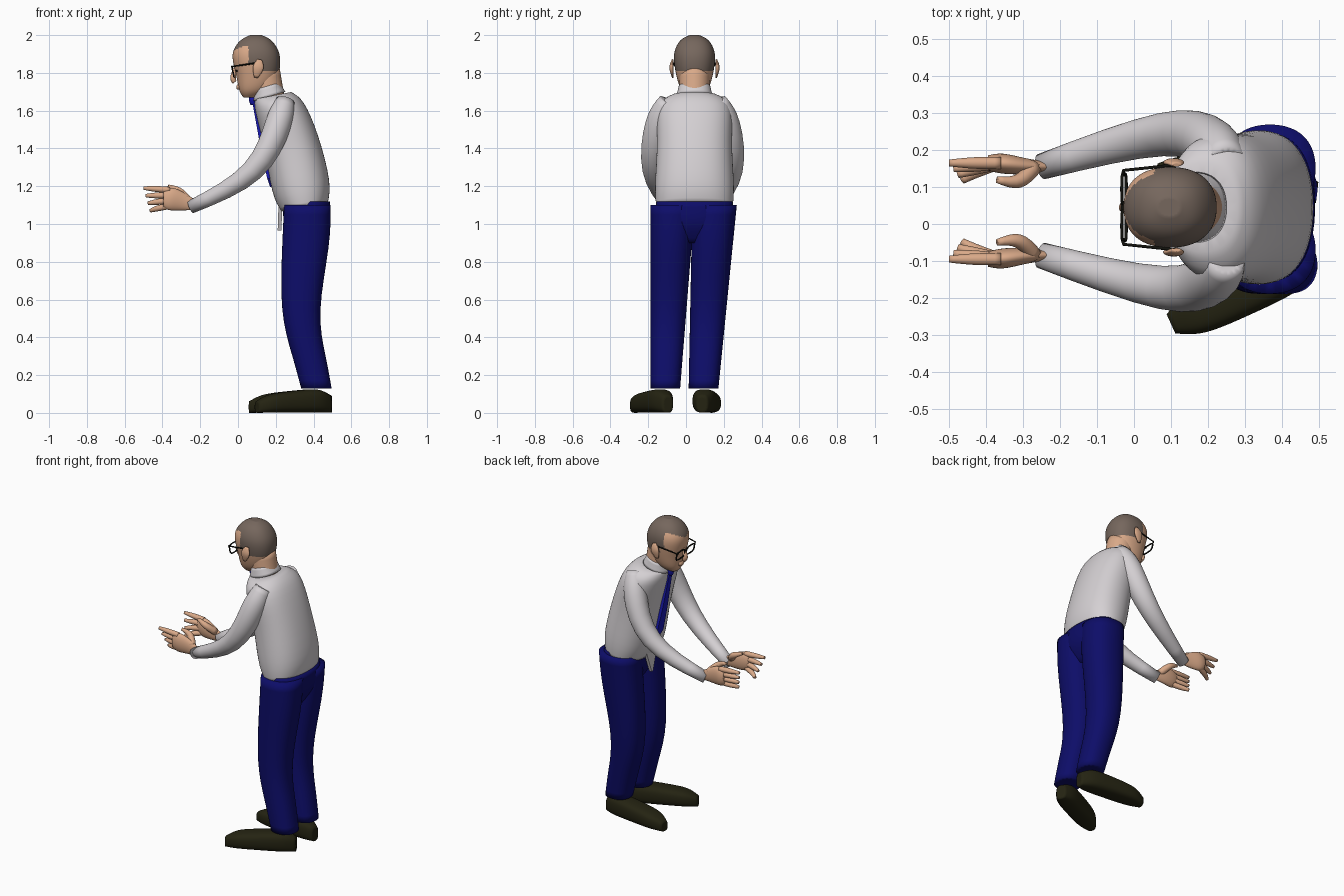
import bpy, bmesh, math
from mathutils import Vector

if "Cube" in bpy.data.objects:
    bpy.data.objects.remove(bpy.data.objects["Cube"], do_unlink=True)

BODY_MID = .045   # centre line of the body in y
ARM_MID = .035    # centre line between the arms in y
PLUMP = 1.03      # makes up for the shrinkage of smoothing
UP = Vector((0, 0, 1))
SIDES = (("left", -1), ("right", 1))


def material(name, red, green, blue):
    mat = bpy.data.materials.new(name)
    mat.use_nodes = True
    mat.diffuse_color = (red, green, blue, 1)
    mat.node_tree.nodes["Principled BSDF"].inputs["Base Color"].default_value = mat.diffuse_color
    return mat


SHIRT = material("white shirt", .66, .63, .65)
NAVY = material("navy cloth", .004, .004, .14)
LEATHER = material("dark brown leather", .018, .017, .006)
SKIN = material("skin", .7, .4, .25)
HAIR = material("brown grey hair", .18, .135, .11)
BLUE = material("blue tie", .01, .01, .45)
BLACK = material("black frame", .006, .006, .004)


def oval(power=1.0, count=16):
    """Unit superellipse: powers under one give a boxier outline."""
    angles = [math.tau * i / count for i in range(count)]
    bulge = lambda value: math.copysign(abs(value) ** power, value)
    return [(bulge(math.cos(a)), bulge(math.sin(a))) for a in angles]


def add_object(name, mesh, mat):
    mesh.materials.append(mat)
    obj = bpy.data.objects.new(name, mesh)
    bpy.context.collection.objects.link(obj)
    return obj


def loft(name, rings, mat, levels=2):
    """Skin closed rings, cap both ends with a creased rim, and smooth."""
    bm = bmesh.new()
    loops = [[bm.verts.new(point) for point in ring] for ring in rings]
    count = len(loops[0])
    for low, high in zip(loops, loops[1:]):
        for i in range(count):
            j = (i + 1) % count
            bm.faces.new((low[i], low[j], high[j], high[i]))
    crease = bm.edges.layers.float.new("crease_edge")
    for cap in (loops[0], loops[-1]):
        for edge in bm.faces.new(cap).edges:
            edge[crease] = 1
    bmesh.ops.recalc_face_normals(bm, faces=bm.faces)
    for face in bm.faces:
        face.smooth = levels > 0
    mesh = bpy.data.meshes.new(name)
    bm.to_mesh(mesh)
    bm.free()
    obj = add_object(name, mesh, mat)
    if levels:
        smooth = obj.modifiers.new("smooth", "SUBSURF")
        smooth.levels = smooth.render_levels = levels
    return obj


def stack(name, rows, mat, slope=0, mid=BODY_MID, lean=0, levels=2):
    """Upright form from rows of (height, front x, back x, half width)."""
    rings = []
    for z, front, back, half in rows:
        centre, depth = (front + back) / 2, (back - front) / 2
        rings.append([(centre + c * depth * PLUMP, mid + lean * z + s * half * PLUMP, z + slope * c * depth)
                      for c, s in oval(.88)])
    return loft(name, rings, mat, levels)


def tube(name, path, mat, flat=1.0):
    """Tapered limb through points of (x, y, z, radius)."""
    spots = [Vector(p[:3]) for p in path]
    rings = []
    for i, spot in enumerate(spots):
        along = (spots[min(i + 1, len(spots) - 1)] - spots[max(i - 1, 0)]).normalized()
        tall = along.cross(Vector((0, 1, 0))).normalized()
        wide = along.cross(tall) * flat
        radius = path[i][3] * PLUMP
        rings.append([spot + (tall * c + wide * s) * radius for c, s in oval()])
    return loft(name, rings, mat)


def panel(name, rows, mat):
    """Flat cloth strip from rows of (x, height, half width)."""
    thick = Vector((.02, 0, 0))
    rings = []
    for x, z, half in rows:
        left, right = Vector((x, BODY_MID - half, z)), Vector((x, BODY_MID + half, z))
        rings.append([left, right, right + thick, left + thick])
    loft(name, rings, mat, levels=0)


def wire(name, points, closed=False):
    """Thin bent wire, turned into a mesh."""
    curve = bpy.data.curves.new(name, "CURVE")
    curve.dimensions = "3D"
    curve.bevel_depth, curve.bevel_resolution = .0045, 1
    spline = curve.splines.new("POLY")
    spline.points.add(len(points) - 1)
    for target, point in zip(spline.points, points):
        target.co = (*point, 1)
    spline.use_cyclic_u = closed
    helper = bpy.data.objects.new(name, curve)
    mesh = bpy.data.meshes.new_from_object(helper)
    bpy.data.objects.remove(helper)
    add_object(name, mesh, BLACK)


# Trousers: two legs that widen upward, and a seat
LEG = [(.13, .335, .495), (.3, .29, .465), (.52, .222, .415), (.9, .235, .49), (1.1, .245, .49)]
for (who, side), mid, lean in zip(SIDES, (-.115, .085), (.04, .06)):
    stack(who + "_trouser_leg", [(z, front, back, .073 + .04 * z) for z, front, back in LEG],
          NAVY, mid=mid, lean=lean)
stack("trouser_seat", [(.9, .3, .43, .1), (1, .235, .495, .2), (1.12, .24, .485, .2)], NAVY)

# Shoes: rounded sections swept from heel to toe, lower toward the toe
for (who, side), heel, toe in zip(SIDES, ((.485, -.095), (.495, .085)), ((.1, -.27), (.06, .135))):
    start, end = Vector((*heel, 0)), Vector((*toe, 0))
    across = (end - start).normalized().cross(UP)
    rings = []
    for i in range(9):
        t = i / 8
        taper = math.sqrt(1 - (.95 * (2 * t - 1)) ** 4)
        half, height = .067 * taper, (.14 - .045 * t) * math.sqrt(taper)
        rings.append([start.lerp(end, t) + across * c * half + UP * height * (1 + s) / 2
                      for c, s in oval(.7)])
    loft(who + "_shoe", rings, LEATHER)

# Shirt body, collar and loose tail
stack("shirt_body", [(1.09, .23, .475, .2), (1.18, .18, .495, .212), (1.45, .14, .425, .19),
                     (1.64, .085, .345, .21), (1.68, .09, .28, .12)], SHIRT, slope=.2)
stack("collar", [(1.675, .08, .25, .095), (1.73, .09, .22, .083)], SHIRT, slope=.3)
panel("shirt_tail", [(.215, 1.12, .06), (.21, .965, .006)], SHIRT)

# Tie: knot and blade following the chest
panel("tie_blade", [(.075, 1.65, .015), (.12, 1.4, .026), (.155, 1.24, .034), (.17, 1.195, .004)], BLUE)
tube("tie_knot", [(.085, BODY_MID, 1.68, .02), (.08, BODY_MID, 1.66, .027), (.08, BODY_MID, 1.63, .014)], BLUE)

# Arms: each one mirrored about the line between them
ARM = [(.25, .13, 1.65, .05), (.225, .18, 1.56, .078), (.12, .235, 1.26, .06), (-.25, .12, 1.09, .035)]
for who, side in SIDES:
    tube(who + "_sleeve", [(x, ARM_MID + side * out, z, r) for x, out, z, r in ARM], SHIRT)
    wrist = ARM_MID + side * .12
    hand = wrist + side * .01
    tube(who + "_palm", [(-.23, wrist, 1.1, .027), (-.3, wrist, 1.12, .05),
                         (-.36, hand, 1.135, .065), (-.395, hand, 1.135, .045)], SKIN, flat=.45)
    # Four fingers fan out, curling further inward toward the smallest
    for i in range(4):
        root, tip = 1.18 - .028 * i, 1.19 - .04 * i
        curl = hand - side * .016 * i
        tube(f"{who}_finger_{i + 1}", [(-.36, hand, root, .016), (-.43, (hand + curl) / 2, (root + tip) / 2, .017),
                                       (-.5 + .012 * i, curl, tip, .009)], SKIN)
    tube(who + "_thumb", [(-.27, wrist, 1.13, .022), (-.31, wrist - side * .05, 1.18, .021),
                          (-.37, wrist - side * .035, 1.2, .009)], SKIN)

# Neck and head, with hair coloured above the hairline
tube("neck", [(.17, BODY_MID, 1.64, .08), (.14, BODY_MID, 1.82, .08)], SKIN)
head = stack("head", [(1.67, .03, .09, .03), (1.7, .005, .16, .072), (1.78, -.005, .215, .095),
                      (1.86, -.028, .226, .11), (1.92, -.03, .217, .108),
                      (1.98, .015, .175, .075), (2, .065, .125, .025)], SKIN, levels=3)
smooth_head = bpy.data.meshes.new_from_object(head.evaluated_get(bpy.context.evaluated_depsgraph_get()))
head.modifiers.clear()
head.data = smooth_head
smooth_head.materials.append(HAIR)
for face in smooth_head.polygons:
    x, y, z = face.center
    forehead = 1.9 + abs(y - BODY_MID) / 2
    hairline = forehead if x < .055 else 1.845 if x < .085 else 1.805
    face.material_index = int(z > hairline)

# Nose and lips
tube("nose", [(-.01, BODY_MID, 1.835, .008), (-.032, BODY_MID, 1.77, .018), (-.018, BODY_MID, 1.75, .012)], SKIN)
tube("lips", [(.004, BODY_MID, 1.737, .008), (0, BODY_MID, 1.725, .012), (.004, BODY_MID, 1.713, .008)],
     SKIN, flat=2.4)

# Ears, eyes and spectacles
for who, side in SIDES:
    ear, eye = BODY_MID + side * .115, BODY_MID + side * .05
    tube(who + "_ear", [(.095, ear, 1.775, .01), (.108, ear + side * .01, 1.83, .036),
                        (.115, ear, 1.87, .012)], SKIN, flat=.4)
    tube(who + "_eye", [(-.008, eye, 1.815, .006), (-.008, eye, 1.805, .006)], BLACK)
    wire(who + "_rim", [(-.027 - .006 * b, eye + a * .042, 1.806 + b * .028) for a, b in oval(.6)], closed=True)
    wire(who + "_temple", [(-.03, eye + side * .042, 1.826), (-.028, eye + side * .05, 1.834), (.115, ear, 1.855)])
wire("spectacle_bridge", [(-.032, BODY_MID - .01, 1.82), (-.032, BODY_MID + .01, 1.82)])
